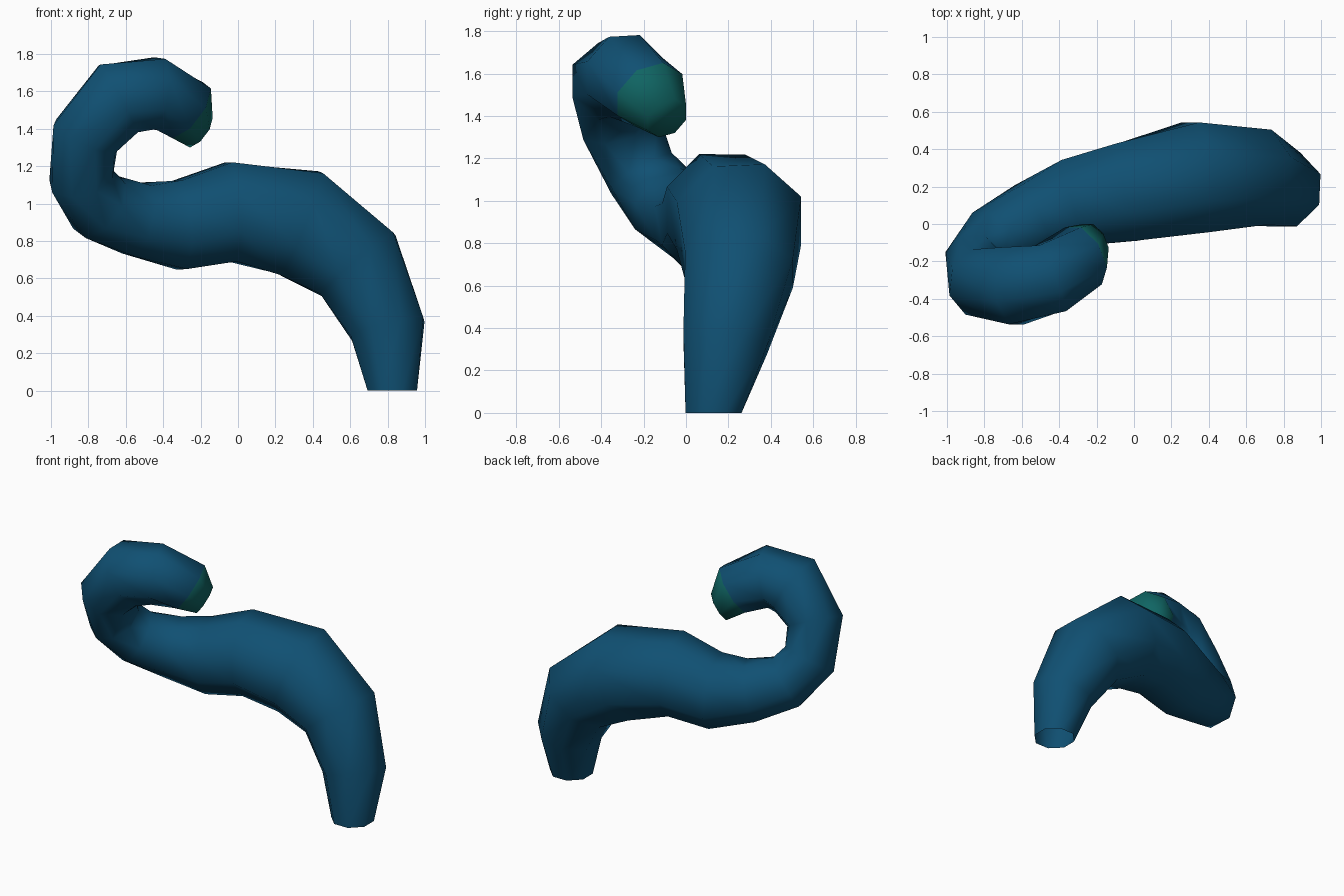
import bpy
import bmesh
from math import cos, sin, pi
from mathutils import Vector

cube = bpy.data.objects.get("Cube")
if cube:
    bpy.data.objects.remove(cube, do_unlink=True)


def flat_material(name, color):
    mat = bpy.data.materials.new(name)
    mat.use_nodes = True
    mat.diffuse_color = color
    mat.node_tree.nodes["Principled BSDF"].inputs["Base Color"].default_value = color
    return mat


SIDES = 8
# Centre line of the tail from base to tip: x, y, z, half width
PATH = [
    (0.825, 0.13, 0.0, 0.132),
    (0.80, 0.185, 0.33, 0.20),
    (0.64, 0.25, 0.675, 0.255),
    (0.33, 0.25, 0.895, 0.295),
    (-0.04, 0.17, 0.955, 0.265),
    (-0.315, 0.115, 0.885, 0.237),
    (-0.54, 0.03, 0.915, 0.195),
    (-0.74, -0.09, 0.985, 0.18),
    (-0.84, -0.21, 1.13, 0.165),
    (-0.815, -0.31, 1.36, 0.18),
    (-0.64, -0.33, 1.56, 0.207),
    (-0.445, -0.29, 1.59, 0.19),
    (-0.27, -0.17, 1.50, 0.168),
    (-0.21, -0.09, 1.39, 0.10),
]
centres = [Vector(p[:3]) for p in PATH]
steps = [(b - a).normalized() for a, b in zip(centres, centres[1:])]

# Ring directions follow the bend; the base sits flat on the ground
tangents = [Vector((0, 0, 1))]
tangents += [(a + b).normalized() for a, b in zip(steps, steps[1:])]
tangents.append(steps[-1])
tangents[-2] = tangents[-1] = Vector((0.72, 0.42, -0.55)).normalized()

# Octagonal rings swept along the centre line
bm = bmesh.new()
rings = []
for c, t, p in zip(centres, tangents, PATH):
    side = Vector((0, 1, 0))
    side = (side - t * side.dot(t)).normalized()
    up = t.cross(side)
    radius = p[3] / cos(pi / SIDES)
    ring = []
    for k in range(SIDES):
        a = 2 * pi * (k + 0.5) / SIDES
        ring.append(bm.verts.new(c + radius * (cos(a) * side + sin(a) * up)))
    rings.append(ring)

# Walls, with the last band and the end cap in the tip colour
for i, (lower, upper) in enumerate(zip(rings, rings[1:])):
    for k in range(SIDES):
        n = (k + 1) % SIDES
        face = bm.faces.new((lower[k], lower[n], upper[n], upper[k]))
        face.material_index = int(i == len(rings) - 2)
bm.faces.new(rings[-1]).material_index = 1

for face in bm.faces:
    face.smooth = True
bmesh.ops.recalc_face_normals(bm, faces=bm.faces[:])

mesh = bpy.data.meshes.new("curled_tail")
bm.to_mesh(mesh)
bm.free()
mesh.materials.append(flat_material("deep_blue", (0.005, 0.08, 0.17, 1)))
mesh.materials.append(flat_material("teal_tip", (0.005, 0.13, 0.125, 1)))
tail = bpy.data.objects.new("curled_tail", mesh)
bpy.context.collection.objects.link(tail)
